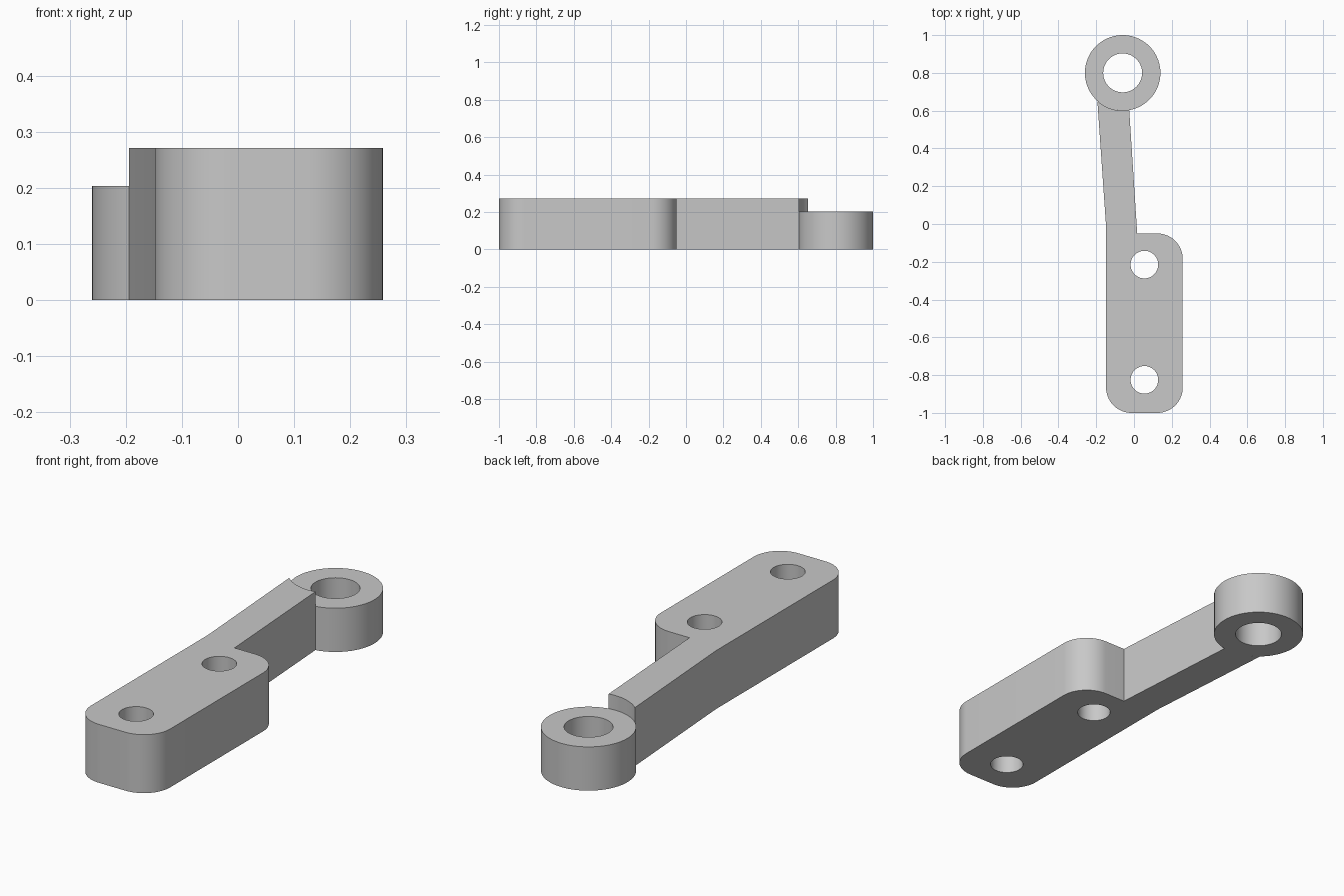
import bpy, bmesh
from math import cos, sin, radians

cube = bpy.data.objects.get("Cube")
if cube:
    bpy.data.objects.remove(cube, do_unlink=True)

grey = bpy.data.materials.new("light grey")
grey.use_nodes = True
colour = (0.58, 0.58, 0.58, 1)
grey.diffuse_color = colour
grey.node_tree.nodes["Principled BSDF"].inputs["Base Color"].default_value = colour


def arc(cx, cy, r, start, end, steps=16):
    """Points along an arc, angles in degrees."""
    angles = [radians(start + (end - start) * i / steps) for i in range(steps + 1)]
    return [(cx + r * cos(a), cy + r * sin(a)) for a in angles]


def circle(cx, cy, r):
    return arc(cx, cy, r, 0, 360, 72)[:-1]


def extruded(name, loops, height):
    """Solid from an outline followed by its hole loops."""
    bm = bmesh.new()
    for loop in loops:
        verts = [bm.verts.new((x, y, 0)) for x, y in loop]
        for a, b in zip(verts, verts[1:] + verts[:1]):
            bm.edges.new((a, b))
    bmesh.ops.triangle_fill(bm, edges=bm.edges[:], use_beauty=True, use_dissolve=False)
    top = bmesh.ops.extrude_face_region(bm, geom=bm.faces[:])["geom"]
    bmesh.ops.translate(bm, vec=(0, 0, height),
                        verts=[g for g in top if isinstance(g, bmesh.types.BMVert)])
    bmesh.ops.recalc_face_normals(bm, faces=bm.faces[:])
    mesh = bpy.data.meshes.new(name)
    bm.to_mesh(mesh)
    bm.free()
    mesh.materials.append(grey)
    obj = bpy.data.objects.new(name, mesh)
    bpy.context.collection.objects.link(obj)
    bpy.ops.object.select_all(action="DESELECT")
    obj.select_set(True)
    bpy.context.view_layer.objects.active = obj
    bpy.ops.object.shade_smooth_by_angle(angle=radians(30))
    return obj


# Mounting plate and slanted arm share one outline; the arm ends against the ring
left, right, front, back, corner = -0.148, 0.258, -1.0, -0.05, 0.135
ring_x, ring_y, ring_r = -0.06, 0.8, 0.2
outline = (
    arc(left + corner, front + corner, corner, 180, 270)
    + arc(right - corner, front + corner, corner, 270, 360)
    + arc(right - corner, back - corner, corner, 0, 90)
    + [(0.017, back)]
    + arc(ring_x, ring_y, ring_r, 280, 228)
    + [(left, back + 0.04)]
)
bolt_holes = [circle(0.055, y, 0.073) for y in (-0.215, -0.825)]
extruded("plate_and_arm", [outline] + bolt_holes, 0.271)

# Lower eye ring at the end of the arm
extruded("eye_ring", [circle(ring_x, ring_y, ring_r), circle(ring_x, ring_y, 0.103)], 0.203)
